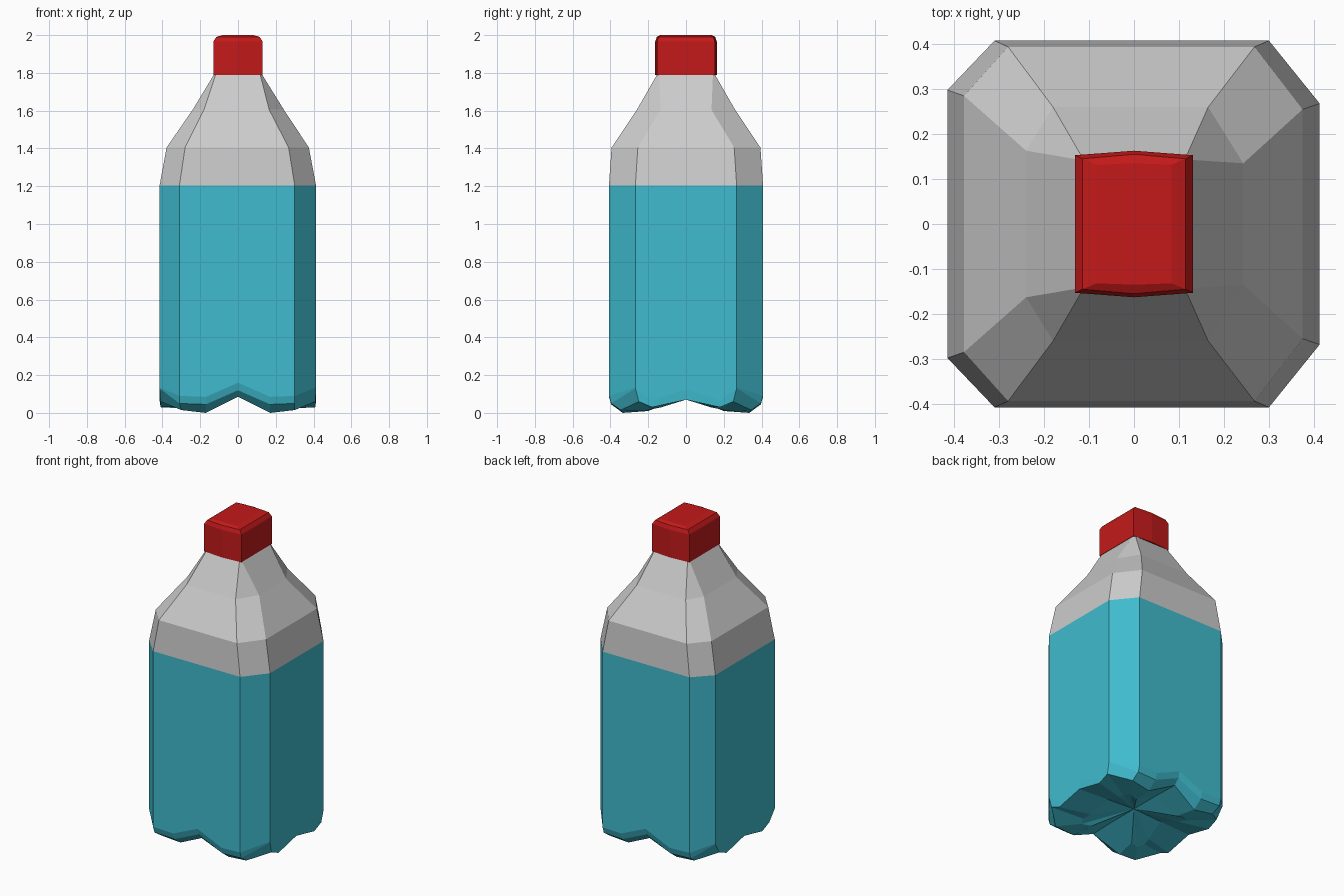
import bpy, bmesh

if "Cube" in bpy.data.objects:
    bpy.data.objects.remove(bpy.data.objects["Cube"])


def full_ring(half):
    """Mirror a half outline (y >= 0, counter-clockwise) to the -y side."""
    return half + [(x, -y, z) for x, y, z in reversed(half) if y > 1e-6]


def loft(name, rings, cap_start=False, cap_end=False, tip=None, color=None):
    """Skin equal-length rings; close ends with an n-gon or a fan to a tip."""
    bm = bmesh.new()
    rows = [[bm.verts.new(p) for p in r] for r in rings]
    n = len(rows[0])
    for a, b in zip(rows, rows[1:]):
        for i in range(n):
            j = (i + 1) % n
            bm.faces.new((a[i], a[j], b[j], b[i]))
    if cap_start:
        bm.faces.new(rows[0][::-1])
    if cap_end:
        bm.faces.new(rows[-1])
    if tip:
        t = bm.verts.new(tip)
        for i in range(n):
            bm.faces.new((t, rows[0][(i + 1) % n], rows[0][i]))
    me = bpy.data.meshes.new(name)
    bm.to_mesh(me)
    bm.free()
    ob = bpy.data.objects.new(name, me)
    bpy.context.collection.objects.link(ob)
    if color:
        mat = bpy.data.materials.new(name + "_color")
        mat.diffuse_color = color
        mat.use_nodes = True
        mat.node_tree.nodes["Principled BSDF"].inputs["Base Color"].default_value = mat.diffuse_color
        me.materials.append(mat)
    return ob


def petal_ring(right, mid, left_chamfer):
    """Half ring: right side points, middle notch, mirrored left points."""
    left = [(-x, y, z) for x, y, z in reversed(right)]
    x, y, z = left[3]
    left[3] = (x, y + left_chamfer, z)
    return full_ring(right + [mid] + left)


# lower body with four lobes and a cross of grooves underneath
inner = petal_ring([(.20, 0, .08), (.22, .13, .03), (.23, .18, .02),
                    (.21, .22, .01), (.15, .20, .01)], (0, .20, .09), 0)
rim = petal_ring([(.41, 0, .07), (.41, .18, .03), (.41, .25, .06),
                  (.30, .345, .015), (.17, .335, 0)], (0, .365, .085), 0)
wall_half = [(.413, 0, .125), (.413, .18, .065), (.413, .268, .13),
             (.30, .396, .05), (.17, .396, .045), (0, .396, .12),
             (-.17, .396, .045), (-.31, .396, .05), (-.415, .298, .13),
             (-.415, .18, .065), (-.415, 0, .125)]
wall_low = full_ring(wall_half)
wall = full_ring([(x, .408, z + .04) if y > .35 else (x, y, z + .005)
                  for x, y, z in wall_half])
seam = [(x, y, 1.205) for x, y, z in wall]
loft("bottle_body", [inner, rim, wall_low, wall, seam], tip=(0, 0, .09),
     color=(.05, .5, .62, 1))

# tapering shoulder
levels = [
    (1.205, [(.413, .268), (.30, .408), (-.31, .408), (-.415, .298)]),
    (1.405, [(.375, .255), (.268, .394), (-.28, .394), (-.378, .285)]),
    (1.605, [(.243, .135), (.165, .26), (-.18, .26), (-.24, .163)]),
    (1.80, [(.122, .143), (.115, .148), (-.115, .148), (-.122, .143)]),
]
loft("bottle_shoulder", [full_ring([(x, y, z) for x, y in pts])
                         for z, pts in levels], cap_end=True)

# screw cap with a chamfered top
cap_levels = [(1.79, .131, .153, .163), (1.965, .131, .153, .163),
              (1.99, .115, .145, .155), (2.0, .083, .132, .135)]
loft("cap", [full_ring([(w, d, z), (0, m, z), (-w, d, z)])
             for z, w, d, m in cap_levels],
     cap_start=True, cap_end=True, color=(.55, .01, .01, 1))
